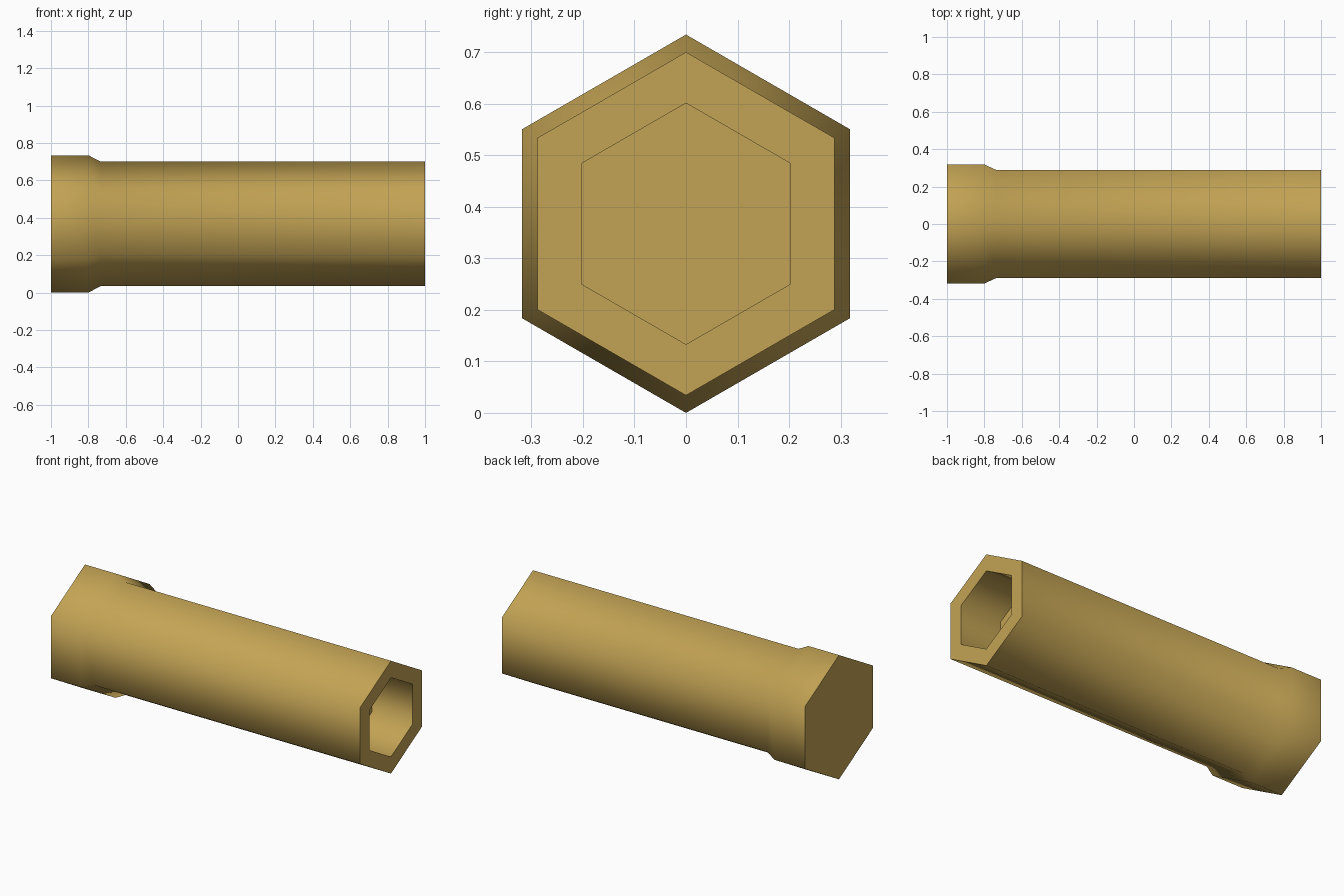
import bpy, bmesh, math

if "Cube" in bpy.data.objects:
    bpy.data.objects.remove(bpy.data.objects["Cube"])

SIDES = 6
AXIS_Z = 0.367

# one flat brass colour
brass = bpy.data.materials.new("brass")
brass.diffuse_color = (0.55, 0.37, 0.09, 1)
brass.use_nodes = True
brass.node_tree.nodes["Principled BSDF"].inputs["Base Color"].default_value = brass.diffuse_color

# (x, radius) stations: closed head, taper, body, rim, blind bore
stations = [(-1.0, 0.367), (-0.8, 0.367), (-0.735, 0.333), (1.0, 0.333),
            (1.0, 0.234), (0.733, 0.234)]
sharp_rings = {0, 3, 4, 5}


def ring(bm, x, r):
    angles = [math.pi / 2 + 2 * math.pi * i / SIDES for i in range(SIDES)]
    return [bm.verts.new((x, r * math.cos(a), AXIS_Z + r * math.sin(a))) for a in angles]


bm = bmesh.new()
rings = [ring(bm, x, r) for x, r in stations]

# walls between neighbouring stations, smooth around the hexagon
for a, b in zip(rings, rings[1:]):
    for i in range(SIDES):
        j = (i + 1) % SIDES
        bm.faces.new((a[i], a[j], b[j], b[i])).smooth = True

# head end cap and bore floor
bm.faces.new(rings[0])
bm.faces.new(rings[-1])
bmesh.ops.recalc_face_normals(bm, faces=bm.faces)

# crisp edges at the head cap, rim and bore floor
for k in sharp_rings:
    for i in range(SIDES):
        bm.edges.get((rings[k][i], rings[k][(i + 1) % SIDES])).smooth = False

# flat rim
for f in bm.faces:
    if abs(f.normal.x) > 0.99:
        f.smooth = False

mesh = bpy.data.meshes.new("hex_sleeve")
bm.to_mesh(mesh)
bm.free()
mesh.materials.append(brass)
sleeve = bpy.data.objects.new("hex_sleeve", mesh)
bpy.context.collection.objects.link(sleeve)
